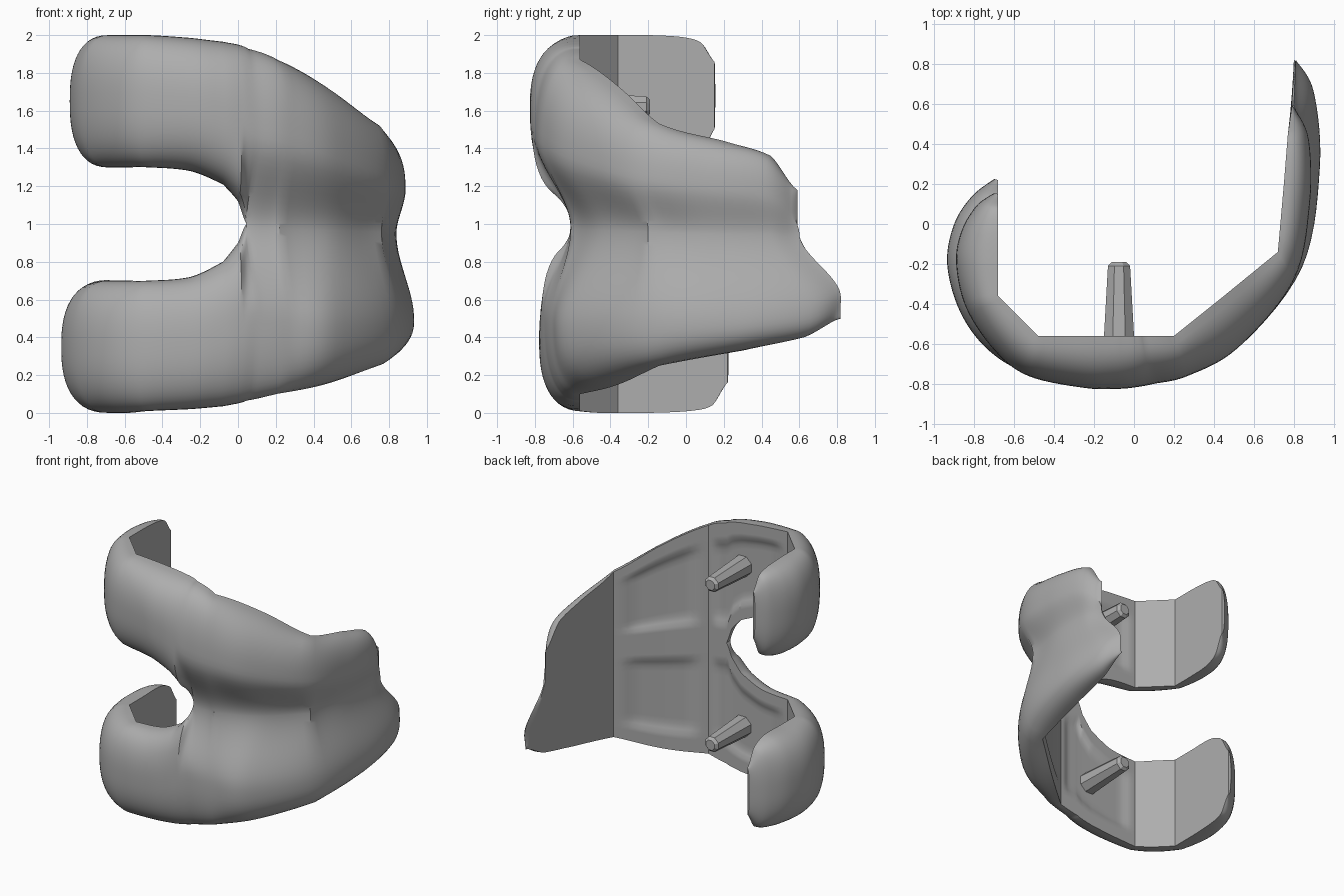
import bpy
import bmesh
from math import pi, cos, sin
from mathutils import Vector

default = bpy.data.objects.get("Cube")
if default:
    bpy.data.objects.remove(default)

steel = bpy.data.materials.new("brushed_grey_metal")
steel.use_nodes = True
grey = (0.42, 0.42, 0.42, 1)
steel.diffuse_color = grey
steel.node_tree.nodes["Principled BSDF"].inputs["Base Color"].default_value = grey

# Stations along the shell: inner x, y, crest x, y, notch edge z, outer edge z
UPPER = [
    (-.68, .15, -.7, .155, 1.5, 1.86), (-.68, .08, -.79, .09, 1.36, 1.96),
    (-.68, -.02, -.865, -.04, 1.31, 1.99), (-.68, -.2, -.89, -.2, 1.3, 2),
    (-.68, -.36, -.84, -.42, 1.3, 2), (-.58, -.46, -.7, -.63, 1.3, 2),
    (-.48, -.56, -.53, -.76, 1.3, 2), (-.25, -.56, -.25, -.82, 1.28, 1.985),
    (-.08, -.56, -.08, -.825, 1.21, 1.965), (0, -.56, .02, -.815, 1.12, 1.95),
    (.045, -.56, .1, -.8, 1, 1.93), (.2, -.56, .27, -.76, .98, 1.87),
    (.45, -.36, .52, -.62, .97, 1.73), (.72, -.14, .8, -.28, .96, 1.53),
    (.75, .2, .88, .1, .95, 1.44), (.77, .45, .875, .42, .95, 1.36),
    (.79, .59, .81, .57, .95, 1.18)]
LOWER = [
    (-.68, .22, -.7, .225, .52, .16), (-.68, .14, -.81, .14, .65, .04),
    (-.68, .02, -.9, 0, .7, .01), (-.68, -.2, -.935, -.2, .7, 0),
    (-.68, -.36, -.87, -.44, .7, 0), (-.58, -.46, -.73, -.63, .7, 0),
    (-.48, -.56, -.53, -.745, .7, .01), (-.25, -.56, -.25, -.775, .72, .02),
    (-.08, -.56, -.08, -.775, .8, .035), (0, -.56, .02, -.765, .9, .05),
    (.045, -.56, .1, -.75, 1, .065), (.2, -.56, .27, -.71, .98, .1),
    (.45, -.36, .52, -.62, .97, .15), (.72, -.14, .84, -.22, .96, .25),
    (.77, .3, .93, .28, .95, .33), (.79, .62, .9, .66, .95, .4),
    (.8, .82, .81, .82, .95, .5)]
# Bottom of the central groove, from the notch apex onwards
GROOVE = [(.045, -.61), (.22, -.61), (.5, -.46), (.76, -.2),
          (.83, .15), (.835, .45), (.8, .6)]
APEX = len(UPPER) - len(GROOVE)
STEPS = 7
ACROSS = 28


def clamp(t):
    return max(0.0, min(1.0, t))


def straight(rows, k, col):
    i = min(int(k), len(rows) - 2)
    t = k - i
    return rows[i][col] * (1 - t) + rows[i + 1][col] * t


def smooth(rows, k, col):
    """Catmull-Rom value of one column at station k."""
    last = len(rows) - 1
    i = min(int(k), last - 1)
    t = k - i
    a, b, c, d = (rows[max(0, min(last, i + o))][col] for o in (-1, 0, 1, 2))
    return b + t / 2 * (c - a + t * (2 * a - 5 * b + 4 * c - d
                                     + t * (3 * (b - c) + d - a)))


def inner_at(rows, k):
    return Vector((straight(rows, k, 0), straight(rows, k, 1)))


# Groove offsets from the inner face, zero where the notch is open
groove_offset = [Vector((0, 0))] * APEX + [
    Vector(g) - Vector(UPPER[APEX + i][:2]) for i, g in enumerate(GROOVE)]


def window(t, low, high, ramp):
    return clamp((t - low) / ramp) * clamp((high - t) / ramp)


def section(rows, k, lower):
    """Outer and inner points across one half of the shell."""
    edge = inner_at(rows, k)
    middle = inner_at(UPPER, k) if k >= APEX - 1 else edge
    crest = Vector((smooth(rows, k, 2), smooth(rows, k, 3)))
    z_mid = smooth(UPPER if k >= APEX else rows, k, 4)
    z_out = smooth(rows, k, 5)
    z_out = max(0, min(2, z_out))
    offset = Vector([smooth(groove_offset, k, c) for c in (0, 1)])
    if k < APEX:
        offset = groove_offset[APEX] * clamp(k - APEX + 1)
    crown = .5 + (.25 * clamp((k - APEX) / 4) if lower else 0)
    joined = clamp(k - APEX + 1)
    outer, inner = [], []
    for j in range(ACROSS + 1):
        v = .5 - .5 * cos(pi * j / ACROSS)
        z = z_mid + (z_out - z_mid) * v
        base = middle.lerp(edge, v)
        u = (v - crown) / (1 - crown if v > crown else crown)
        bulge = max(0, 1 - abs(u) ** 2.5) ** .4
        skin = base.lerp(crest, bulge)
        if v < crown:
            s = v / crown
            saddle = (middle + offset).lerp(crest, s * s * (3 - 2 * s))
            skin = skin.lerp(saddle, joined)
        # Shallow pockets in the inside faces
        pocket = (window(k, 6.2, 10.8, .3) + window(k, 11.2, 12.8, .2)) \
            * window(v, .15, .85, .06)
        base = base + (crest - base) * .1 * pocket
        outer.append((skin.x, skin.y, z))
        inner.append((base.x, base.y, z))
    return outer, inner


def finish(bm, name, angle):
    bmesh.ops.remove_doubles(bm, verts=bm.verts, dist=.0008)
    bmesh.ops.dissolve_degenerate(bm, edges=bm.edges, dist=.0005)
    bmesh.ops.recalc_face_normals(bm, faces=bm.faces)
    mesh = bpy.data.meshes.new(name)
    bm.to_mesh(mesh)
    bm.free()
    mesh.materials.append(steel)
    obj = bpy.data.objects.new(name, mesh)
    bpy.context.collection.objects.link(obj)
    bpy.ops.object.select_all(action='DESELECT')
    obj.select_set(True)
    bpy.context.view_layer.objects.active = obj
    bpy.ops.object.shade_smooth_by_angle(angle=angle)
    return obj


# Curved shell: two lobes that merge into a grooved flange
bm = bmesh.new()
count = (len(UPPER) - 1) * STEPS
for rows, lower in ((UPPER, False), (LOWER, True)):
    grid = []
    for i in range(count + 1):
        strips = section(rows, i / STEPS, lower)
        grid.append([[bm.verts.new(p) for p in strip] for strip in strips])
    for i, (a, b) in enumerate(zip(grid, grid[1:])):
        for side in (0, 1):
            for j in range(ACROSS):
                bm.faces.new((a[side][j], a[side][j + 1],
                              b[side][j + 1], b[side][j]))
        # Rim walls along the outer edge and the open notch
        rims = [ACROSS] + ([0] if i < APEX * STEPS else [])
        for j in rims:
            bm.faces.new((a[0][j], b[0][j], b[1][j], a[1][j]))
    for outer, inner in (grid[0], grid[-1]):
        for j in range(ACROSS):
            bm.faces.new((outer[j], outer[j + 1], inner[j + 1], inner[j]))
finish(bm, "curved_shell", .6)

# Tapered fixing pegs with chamfered tips
for name, z in (("upper_peg", 1.62), ("lower_peg", .38)):
    bm = bmesh.new()
    rings = []
    for y, radius in ((-.62, .085), (-.21, .06), (-.19, .04)):
        rings.append([bm.verts.new((-.075 + radius * cos(pi * (q + .5) / 4), y,
                                    z + radius * sin(pi * (q + .5) / 4)))
                      for q in range(8)])
    for a, b in zip(rings, rings[1:]):
        for q in range(8):
            r = (q + 1) % 8
            bm.faces.new((a[q], a[r], b[r], b[q]))
    bm.faces.new(rings[0])
    bm.faces.new(rings[-1])
    finish(bm, name, .3)
